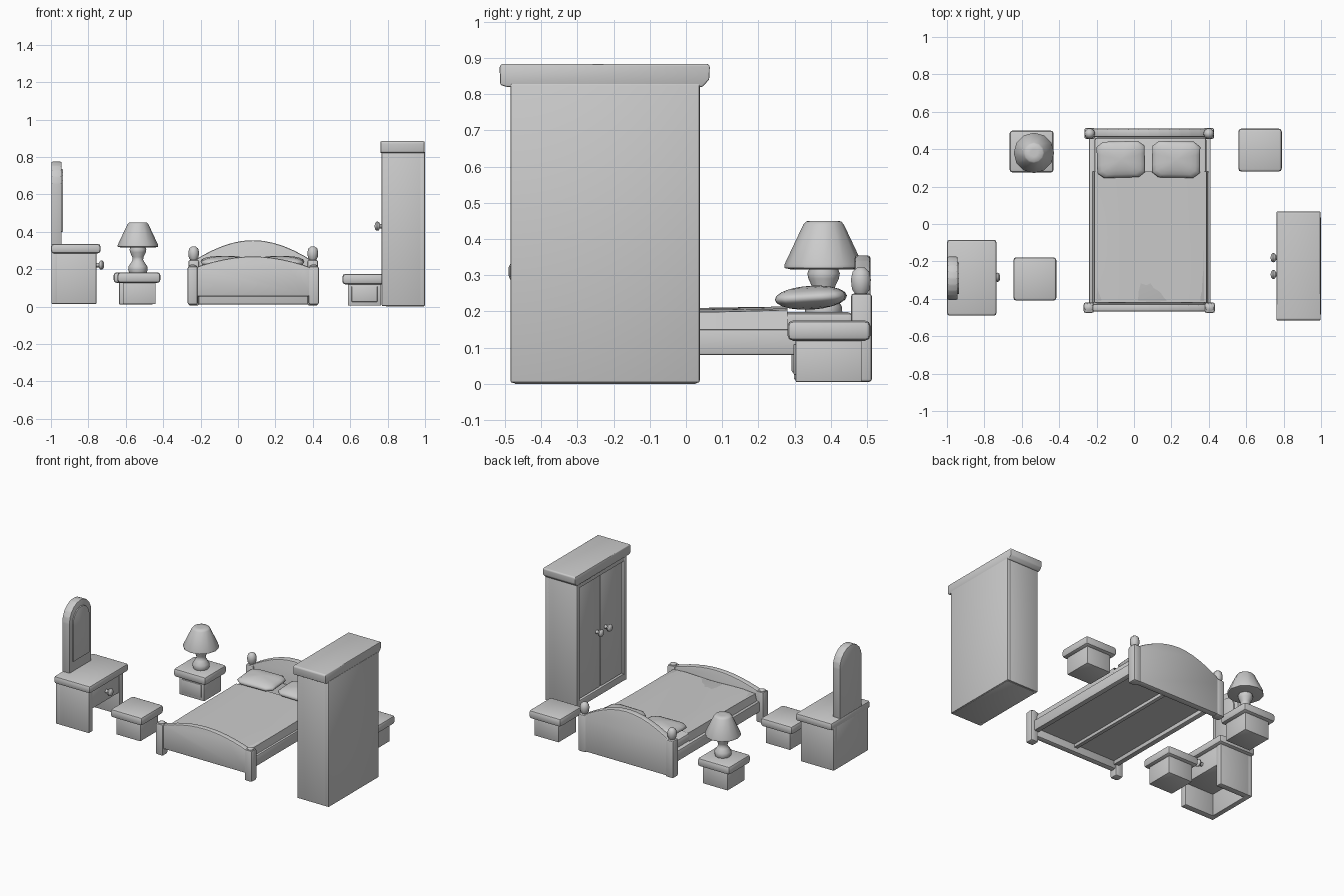
import bpy, bmesh, math
from mathutils import Matrix, Vector

if "Cube" in bpy.data.objects:
    bpy.data.objects.remove(bpy.data.objects["Cube"])

grey = bpy.data.materials.new("plain_grey")
grey.diffuse_color = (0.6, 0.6, 0.6, 1)
grey.use_nodes = True
grey.node_tree.nodes["Principled BSDF"].inputs["Base Color"].default_value = grey.diffuse_color


def finish(name, bm, bevel=0, angle=40):
    bmesh.ops.recalc_face_normals(bm, faces=bm.faces)
    if bevel:
        bmesh.ops.bevel(bm, geom=bm.edges[:], offset=bevel, segments=2,
                        profile=0.5, affect='EDGES', clamp_overlap=True)
    me = bpy.data.meshes.new(name)
    bm.to_mesh(me)
    bm.free()
    me.materials.append(grey)
    for p in me.polygons:
        p.use_smooth = True
    me.set_sharp_from_angle(angle=math.radians(angle))
    ob = bpy.data.objects.new(name, me)
    bpy.context.collection.objects.link(ob)
    return ob


def box(name, x0, x1, y0, y1, z0, z1, bevel=0):
    bm = bmesh.new()
    bmesh.ops.create_cube(bm, size=1)
    for v in bm.verts:
        v.co = Vector(((x0 + x1) / 2 + v.co.x * (x1 - x0),
                       (y0 + y1) / 2 + v.co.y * (y1 - y0),
                       (z0 + z1) / 2 + v.co.z * (z1 - z0)))
    return finish(name, bm, bevel)


def prism(name, pts, axis, a, b, bevel=0):
    """Extrude an outline of (side, height) points along x or y."""
    bm = bmesh.new()
    put = (lambda u, v, t: (u, t, v)) if axis == 'y' else (lambda u, v, t: (t, u, v))
    f = bm.faces.new([bm.verts.new(put(u, v, a)) for u, v in pts])
    ext = bmesh.ops.extrude_face_region(bm, geom=[f])
    move = Vector(put(0, 0, b - a))
    for g in ext['geom']:
        if isinstance(g, bmesh.types.BMVert):
            g.co += move
    return finish(name, bm, bevel)


def lathe(name, prof, loc, sides=12, rot=None):
    """Revolve (radius, height) points about z, then turn and place."""
    bm = bmesh.new()
    rings = [[bm.verts.new((r * math.cos(2 * math.pi * i / sides),
                            r * math.sin(2 * math.pi * i / sides), z))
              for i in range(sides)] for r, z in prof]
    for lo, hi in zip(rings, rings[1:]):
        for i in range(sides):
            j = (i + 1) % sides
            bm.faces.new((lo[i], lo[j], hi[j], hi[i]))
    bm.faces.new(rings[0])
    bm.faces.new(rings[-1])
    m = Matrix.Translation(loc) @ (rot if rot else Matrix())
    bmesh.ops.transform(bm, matrix=m, verts=bm.verts)
    return finish(name, bm, 0, 50)


def arch(x0, x1, bottom, end, peak, n=12):
    """Board outline with an arched top edge."""
    top = []
    for i in range(n + 1):
        t = i / n
        top.append((x1 + (x0 - x1) * t, end + (peak - end) * math.sin(math.pi * t) ** 0.9))
    return [(x0, bottom), (x1, bottom)] + top


KNOB = [(0.012, 0), (0.012, 0.018), (0.022, 0.024), (0.025, 0.034), (0.018, 0.043), (0.006, 0.046)]
FACE_LEFT = Matrix.Rotation(-math.pi / 2, 4, 'Y')
FACE_RIGHT = Matrix.Rotation(math.pi / 2, 4, 'Y')

# ---- wardrobe: carcass, side frames, doors, cap ----
box("wardrobe_body", 0.79, 0.995, -0.475, 0.03, 0.0, 0.83, 0.004)
box("wardrobe_back", 0.97, 1.0, -0.485, 0.038, 0.003, 0.83, 0.006)
for i, (a, b) in enumerate([(-0.485, -0.455), (0.008, 0.038)]):
    box(f"wardrobe_side_{i}", 0.768, 0.985, a, b, 0.003, 0.83, 0.006)
box("wardrobe_plinth", 0.77, 0.85, -0.46, 0.01, 0.004, 0.05, 0.004)
box("wardrobe_top_rail", 0.77, 0.85, -0.46, 0.01, 0.79, 0.83, 0.004)
for i, (a, b) in enumerate([(-0.453, -0.227), (-0.221, 0.006)]):
    box(f"wardrobe_door_{i}", 0.78, 0.8, a, b, 0.053, 0.787, 0.004)
    lathe(f"wardrobe_knob_{i}", KNOB, (0.777, (-0.27, -0.18)[i], 0.43), 8, FACE_LEFT)
prism("wardrobe_cap", [(-0.495, 0.82), (0.045, 0.82), (0.064, 0.84), (0.066, 0.878),
                       (0.06, 0.884), (-0.508, 0.884), (-0.515, 0.876), (-0.513, 0.826)],
      'x', 0.762, 0.997, 0.006)


# ---- nightstands and stool ----
def stand(name, x0, x1, y0, y1, z0, z1, drawer):
    box(name + "_top", x0, x1, y0, y1, z1 - 0.056, z1, 0.016)
    box(name + "_base", x0 + 0.03, x1 - 0.025, y0 + 0.023, y1 - 0.025, z0, z1 - 0.045, 0.003)
    if drawer:
        box(name + "_drawer", x0 + 0.05, x1 - 0.045, y0 + 0.017, y0 + 0.03,
            z0 + 0.02, z1 - 0.065, 0.003)


stand("left_nightstand", -0.665, -0.43, 0.275, 0.5, 0.012, 0.183, True)
stand("right_nightstand", 0.558, 0.79, 0.28, 0.51, 0.005, 0.175, True)
stand("stool", -0.645, -0.415, -0.41, -0.178, 0.014, 0.183, False)

# ---- table lamp ----
lathe("lamp_base", [(0.046, 0.18), (0.052, 0.195), (0.05, 0.215), (0.035, 0.237), (0.028, 0.25),
                    (0.03, 0.265), (0.042, 0.29), (0.045, 0.305), (0.035, 0.33)],
      (-0.535, 0.38, 0), 12)
lathe("lamp_shade", [(0.09, 0.316), (0.108, 0.32), (0.108, 0.33), (0.056, 0.44),
                     (0.048, 0.449), (0.02, 0.45)], (-0.535, 0.38, 0), 12)

# ---- dressing table ----
box("dresser_top", -1.0, -0.735, -0.49, -0.085, 0.285, 0.335, 0.014)
box("dresser_back", -0.998, -0.965, -0.47, -0.11, 0.015, 0.295, 0.003)
for i, (a, b) in enumerate([(-0.47, -0.43), (-0.15, -0.11)]):
    box(f"dresser_side_{i}", -0.998, -0.757, a, b, 0.015, 0.295, 0.003)
box("dresser_drawer", -0.97, -0.76, -0.435, -0.145, 0.16, 0.29, 0.004)
lathe("dresser_knob", KNOB, (-0.762, -0.285, 0.222), 8, FACE_RIGHT)


def mirror_outline(r, z0, z1, n=10):
    c, top = -0.29, z1 - r
    return [(c - r, z0), (c + r, z0)] + [
        (c + r * math.cos(math.pi * i / n), top + r * math.sin(math.pi * i / n))
        for i in range(n + 1)]


prism("mirror_frame", mirror_outline(0.115, 0.33, 0.775), 'x', -0.998, -0.943, 0.006)
prism("mirror_glass", mirror_outline(0.085, 0.4, 0.735), 'x', -0.95, -0.936, 0.003)

# ---- bed: boards and posts ----
prism("headboard", arch(-0.25, 0.41, 0.01, 0.235, 0.355), 'y', 0.465, 0.51, 0.009)
prism("footboard", arch(-0.24, 0.4, 0.055, 0.205, 0.268), 'y', -0.468, -0.428, 0.009)
for i, x in enumerate((-0.237, 0.4)):
    box(f"head_post_{i}", x - 0.028, x + 0.028, 0.455, 0.514, 0.005, 0.25, 0.01)
    lathe(f"head_post_knob_{i}", [(0.015, 0.245), (0.026, 0.262), (0.029, 0.288),
                                  (0.024, 0.31), (0.01, 0.322)], (x, 0.483, 0), 10)
for i, x in enumerate((-0.242, 0.405)):
    box(f"foot_post_{i}", x - 0.027, x + 0.027, -0.475, -0.42, 0.01, 0.215, 0.01)
    lathe(f"foot_post_knob_{i}", [(0.024, 0.205), (0.022, 0.218), (0.008, 0.225)],
          (x, -0.447, 0), 10)

# ---- bed: rails, slatted base, mattress ----
for i, (a, b) in enumerate([(-0.24, -0.205), (0.375, 0.41)]):
    box(f"bed_rail_{i}", a, b, -0.44, 0.48, 0.08, 0.15, 0.006)
box("bed_centre_rail", 0.072, 0.098, -0.43, 0.47, 0.085, 0.12, 0.003)
box("bed_base", -0.215, 0.385, -0.435, 0.475, 0.105, 0.145)
box("mattress", -0.212, 0.387, -0.425, 0.462, 0.135, 0.198, 0.015)

# ---- bed: soft blanket with draped sides ----
bm = bmesh.new()
nx, ny = 12, 12
grid = []
for j in range(ny + 1):
    row = []
    for i in range(nx + 1):
        u, v = i / nx, j / ny
        x, y = -0.222 + 0.62 * u, -0.42 + 0.7 * v
        z = 0.199 + 0.012 * v + 0.003 * math.sin(9 * u + 4 * v)
        if i in (0, nx):
            z = 0.145
        elif i in (1, nx - 1):
            z -= 0.006
            x += 0.04 * (1 if i > 1 else -1)
        row.append(bm.verts.new((x, y, z)))
    grid.append(row)
for j in range(ny):
    for i in range(nx):
        bm.faces.new((grid[j][i], grid[j][i + 1], grid[j + 1][i + 1], grid[j + 1][i]))
finish("blanket", bm, 0, 60)

# ---- bed: pillows ----
for i, (cx, turn) in enumerate([(-0.07, 0.03), (0.225, -0.02)]):
    bm = bmesh.new()
    bmesh.ops.create_uvsphere(bm, u_segments=20, v_segments=10, radius=1)
    for v in bm.verts:
        r = math.hypot(v.co.x, v.co.y)
        if r > 1e-6:
            k = r / max(abs(v.co.x), abs(v.co.y)) * 0.97  # push the round rim out to a rectangle
            v.co.x *= k
            v.co.y *= k
        v.co = Vector((v.co.x * 0.132, v.co.y * 0.1, v.co.z * 0.033))
    m = (Matrix.Translation((cx, 0.345, 0.238)) @ Matrix.Rotation(turn, 4, 'Z')
         @ Matrix.Rotation(0.06, 4, 'X'))
    bmesh.ops.transform(bm, matrix=m, verts=bm.verts)
    finish(f"pillow_{i}", bm, 0, 70)
